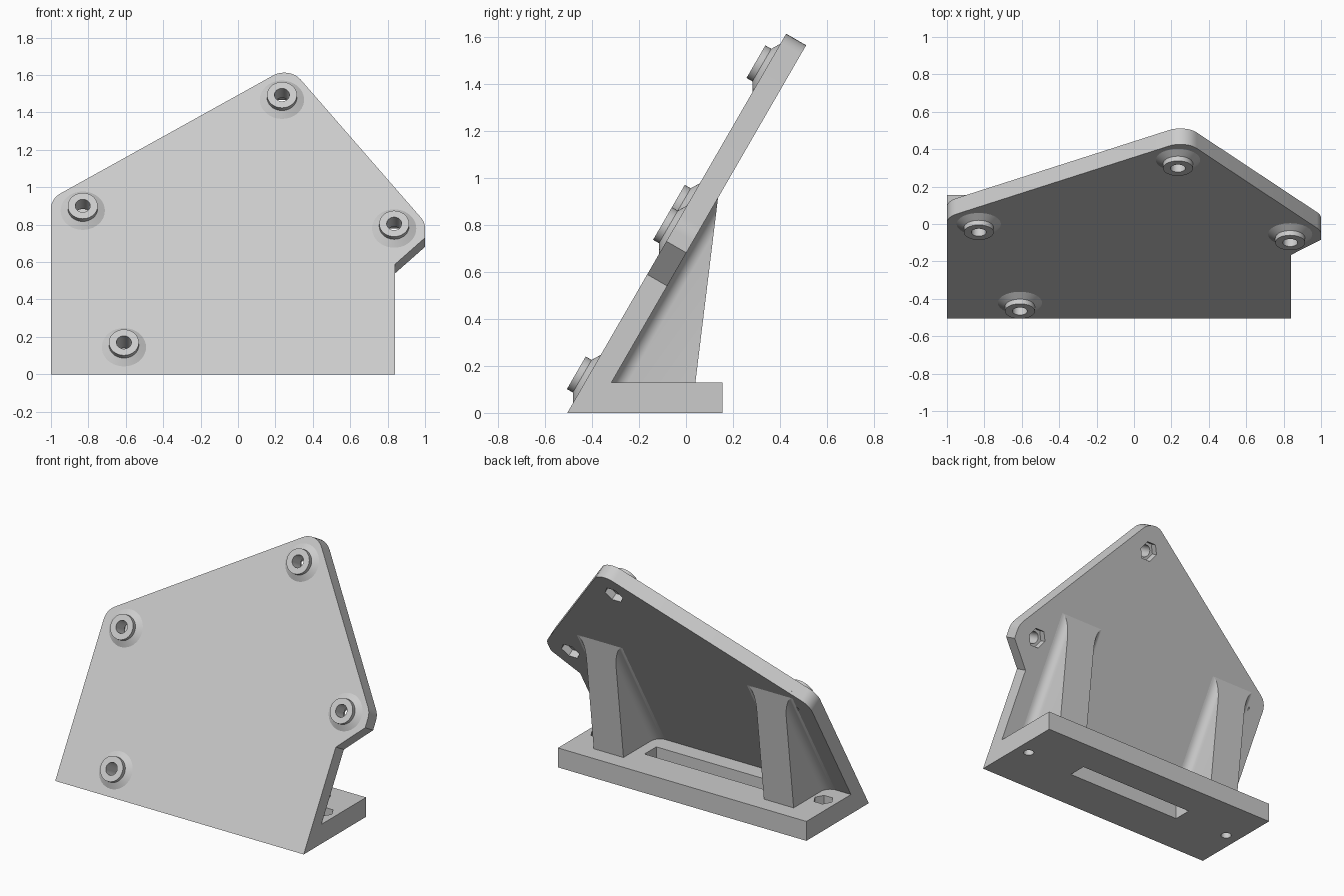
import bpy, bmesh
from math import sin, cos, tan, pi, radians
from mathutils import Matrix, Vector

cube = bpy.data.objects.get("Cube")
if cube:
    bpy.data.objects.remove(cube, do_unlink=True)

grey = bpy.data.materials.new("light grey")
grey.use_nodes = True
COLOUR = (0.6, 0.6, 0.6, 1)
grey.diffuse_color = COLOUR
grey.node_tree.nodes["Principled BSDF"].inputs["Base Color"].default_value = COLOUR

THICK = 0.098
FRONT_Y, BACK_Y = -0.505, -0.392
BASE_H, BASE_BACK = 0.13, 0.155
LEFT, RIGHT = 0.84, -1.0
# Plate frame: x across, y up the slope, z out of the front face
PLATE = Matrix.Translation((0, FRONT_Y, 0)) @ Matrix.Rotation(radians(60), 4, 'X')


def finish(bm, name):
    bmesh.ops.recalc_face_normals(bm, faces=bm.faces)
    mesh = bpy.data.meshes.new(name)
    bm.to_mesh(mesh)
    bm.free()
    mesh.materials.append(grey)
    obj = bpy.data.objects.new(name, mesh)
    bpy.context.collection.objects.link(obj)
    return obj


def prism(name, outline, low, high, matrix=Matrix(), cuts=()):
    """Extrude an outline along local z, then trim it with world planes."""
    bm = bmesh.new()
    face = bm.faces.new([bm.verts.new((x, y, low)) for x, y in outline])
    top = bmesh.ops.extrude_face_region(bm, geom=[face])["geom"]
    verts = [g for g in top if isinstance(g, bmesh.types.BMVert)]
    bmesh.ops.translate(bm, vec=(0, 0, high - low), verts=verts)
    bm.transform(matrix)
    for point, normal in cuts:
        geom = bm.verts[:] + bm.edges[:] + bm.faces[:]
        cut = bmesh.ops.bisect_plane(bm, geom=geom, plane_co=point, plane_no=normal,
                                     clear_outer=True)["geom_cut"]
        edges = [g for g in cut if isinstance(g, bmesh.types.BMEdge)]
        bmesh.ops.contextual_create(bm, geom=edges)
    return finish(bm, name)


def ngon(x, y, radius, sides):
    return [(x + radius * cos(2 * pi * i / sides), y + radius * sin(2 * pi * i / sides))
            for i in range(sides)]


def rounded(points, radius, steps=8):
    """Round the outline corners that are flagged."""
    out = []
    for i, (x, y, flag) in enumerate(points):
        p = Vector((x, y))
        if not flag:
            out.append(p)
            continue
        a = (Vector(points[i - 1][:2]) - p).normalized()
        b = (Vector(points[(i + 1) % len(points)][:2]) - p).normalized()
        half = a.angle(b) / 2
        centre = p + (a + b).normalized() * radius / sin(half)
        start = p + a * radius / tan(half) - centre
        turn = pi - 2 * half
        for k in range(steps + 1):
            out.append(centre + Matrix.Rotation(turn * k / steps, 2) @ start)
    return out


def subtract(obj, cutters):
    for cutter in cutters:
        cutter.hide_render = True
        mod = obj.modifiers.new("cut", 'BOOLEAN')
        mod.operation, mod.solver, mod.object = 'DIFFERENCE', 'EXACT', cutter
        bpy.context.view_layer.objects.active = obj
        bpy.ops.object.modifier_apply(modifier=mod.name)
        bpy.data.objects.remove(cutter, do_unlink=True)


def smooth(obj):
    bpy.ops.object.select_all(action='DESELECT')
    obj.select_set(True)
    bpy.context.view_layer.objects.active = obj
    bpy.ops.object.shade_smooth_by_angle(angle=radians(25))


def boss(name, x, y, sides=40):
    """Flared ring around a screw hole."""
    profile = [(0.12, -0.001), (0.08, 0.023), (0.08, 0.052), (0.04, 0.052), (0.04, -0.001)]
    bm = bmesh.new()
    rings = [[bm.verts.new((px, py, h)) for px, py in ngon(x, y, r, sides)]
             for r, h in profile]
    for a, b in zip(rings, rings[1:] + rings[:1]):
        for i in range(sides):
            j = (i + 1) % sides
            bm.faces.new((a[i], a[j], b[j], b[i]))
    bm.transform(PLATE)
    smooth(finish(bm, name))


# Sloped mounting plate, trimmed flat on the ground
outline = rounded([(RIGHT, -0.1, 0), (LEFT, -0.1, 0), (LEFT, 0.68, 0), (1, 0.843, 0),
                   (1, 0.938, 1), (0.274, 1.9, 1), (RIGHT, 1.084, 1)], 0.11)
plate = prism("sloped_plate", outline, -THICK, 0, PLATE, [((0, 0, 0), (0, 0, -1))])
# Remove the sliver below the front bottom edge
holes = {"top": (0.235, 1.695), "right": (-0.83, 1.01),
         "left": (0.835, 0.9), "bottom": (-0.61, 0.167)}
cutters = []
for place, (x, y) in holes.items():
    blind = place == "bottom"
    depth = 0.09 if blind else 0.2
    cutters.append(prism("hole_cutter", ngon(x, y, 0.04, 40), -depth, 0.1, PLATE))
    if not blind:
        cutters.append(prism("nut_cutter", ngon(x, y, 0.065, 6), -0.2, -0.05, PLATE))
    boss(place + "_boss", x, y)
subtract(plate, cutters)
smooth(plate)

# Foot with a long slot and two screw holes with nut pockets
ALONG_X = Matrix(((0, 0, 1, 0), (1, 0, 0, 0), (0, 1, 0, 0), (0, 0, 0, 1)))
slope_y = BACK_Y + BASE_H / tan(radians(60))
foot = prism("foot", [(BACK_Y, 0), (BASE_BACK, 0), (BASE_BACK, BASE_H), (slope_y, BASE_H)],
             RIGHT, LEFT, ALONG_X)
slot = [(-0.52, -0.2), (0.36, -0.2), (0.36, -0.075), (-0.52, -0.075)]
cutters = [prism("slot_cutter", slot, -0.1, 0.3)]
for x in (0.747, -0.905):
    cutters.append(prism("hole_cutter", ngon(x, -0.16, 0.033, 32), -0.1, 0.3))
    cutters.append(prism("nut_cutter", ngon(x, -0.16, 0.062, 6), 0.07, 0.3))
subtract(foot, cutters)
smooth(foot)

# Two tapering ribs, filleted into the back of the plate
RIB = Matrix.Translation((0, BACK_Y, 0)) @ Matrix.Rotation(radians(-30), 4, 'X')
HALF, FILLET = 0.11, 0.06
arc = [(HALF + FILLET * (1 - sin(t)), FILLET * (1 - cos(t)))
       for t in (pi / 2 * k / 8 for k in range(9))]
side = [(HALF + FILLET, -0.02)] + arc + [(HALF, 0.7)]
for name, x in (("left_rib", 0.545), ("right_rib", -0.715)):
    section = [(x + a, d) for a, d in side] + [(x - a, d) for a, d in reversed(side)]
    smooth(prism(name, section, -0.5, 1.5, RIB,
                 [((0, 0, BASE_H - 0.002), (0, 0, -1)),
                  ((0, 0.04, BASE_H), (0, 0.775, -0.095))]))
